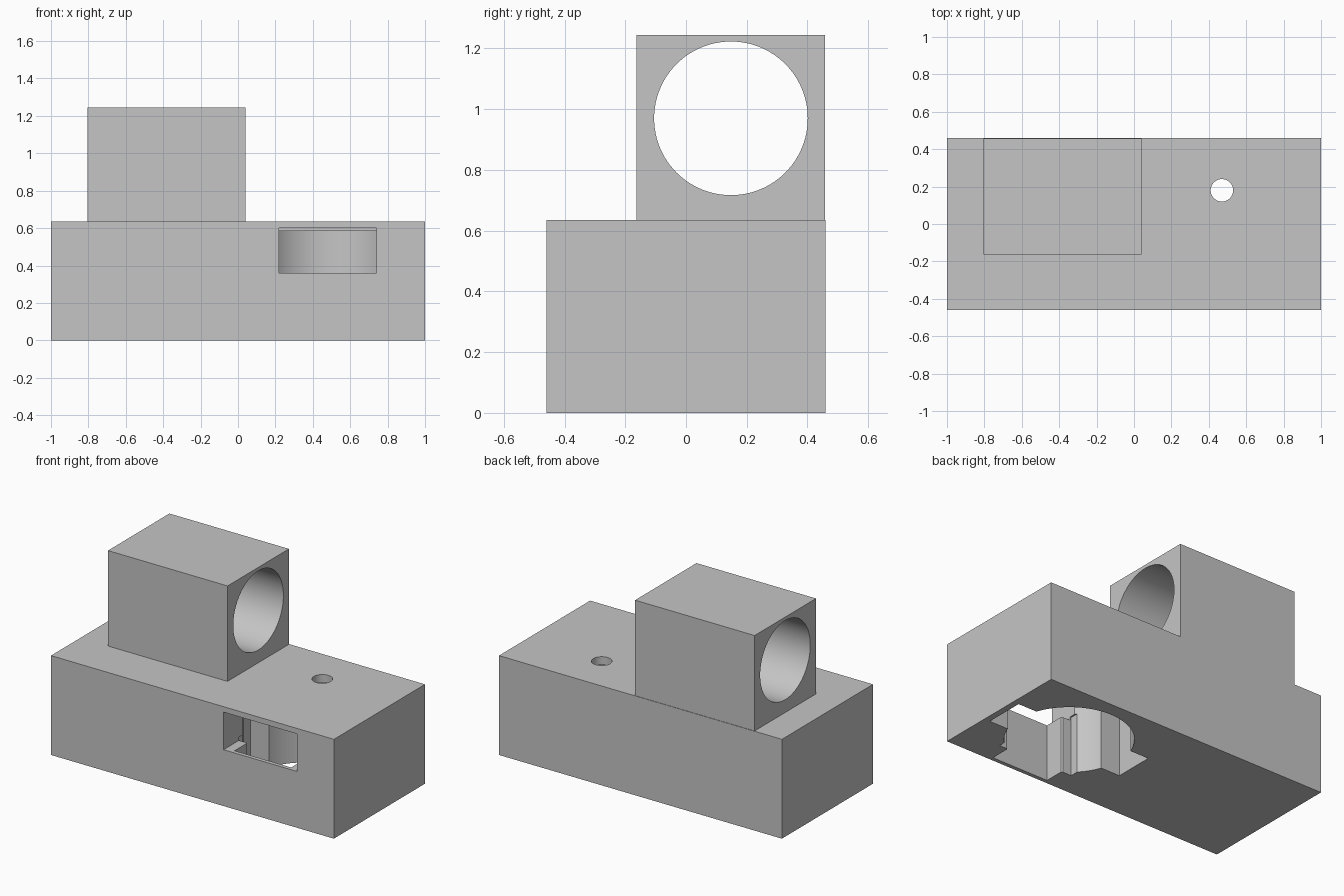
import bpy
import math

if "Cube" in bpy.data.objects:
    bpy.data.objects.remove(bpy.data.objects["Cube"], do_unlink=True)

grey = bpy.data.materials.new("plain grey")
grey.use_nodes = True
colour = (0.56, 0.56, 0.56, 1)
grey.diffuse_color = colour
grey.node_tree.nodes["Principled BSDF"].inputs["Base Color"].default_value = colour


def box(name, x, y, z):
    """Box from (low, high) ranges along each axis."""
    centre = [sum(r) / 2 for r in (x, y, z)]
    bpy.ops.mesh.primitive_cube_add(size=1, location=centre)
    ob = bpy.context.object
    ob.name = name
    ob.scale = [r[1] - r[0] for r in (x, y, z)]
    bpy.ops.object.transform_apply(location=False, rotation=False, scale=True)
    ob.data.materials.append(grey)
    return ob


def cylinder(name, radius, depth, centre, rotation=(0, 0, 0)):
    bpy.ops.mesh.primitive_cylinder_add(vertices=96, radius=radius, depth=depth,
                                        location=centre, rotation=rotation)
    ob = bpy.context.object
    ob.name = name
    ob.data.materials.append(grey)
    return ob


def cut(target, cutters):
    """Subtract each cutter, then smooth the round walls."""
    bpy.context.view_layer.update()
    for cutter in cutters:
        cutter.hide_render = True
        mod = target.modifiers.new("cut", "BOOLEAN")
        mod.operation = "DIFFERENCE"
        mod.solver = "EXACT"
        mod.object = cutter
        bpy.ops.object.select_all(action="DESELECT")
        target.select_set(True)
        bpy.context.view_layer.objects.active = target
        bpy.ops.object.modifier_apply(modifier=mod.name)
        bpy.data.objects.remove(cutter, do_unlink=True)
    bpy.ops.object.shade_smooth_by_angle(angle=math.radians(30))


# Base block with a keyed pocket from below, a front window and a top hole
base = box("base_block", (-1, 1), (-0.46, 0.46), (0, 0.635))
under, ceiling, sill = -0.1, 0.585, 0.36
mid = 0.48
cut(base, [
    cylinder("pocket_round", 0.37, ceiling - under, (mid, 0, (ceiling + under) / 2)),
    box("pocket_side_slots", (mid - 0.48, mid + 0.48), (-0.13, 0.125), (under, ceiling)),
    box("pocket_front_step", (0.21, 0.74), (-0.305, -0.1), (under, sill + 0.02)),
    box("pocket_front_slot", (0.28, 0.68), (-0.435, -0.1), (under, sill + 0.02)),
    box("front_window", (0.22, 0.74), (-0.6, -0.24), (sill, 0.6)),
    cylinder("top_hole", 0.06, 0.4, (0.47, 0.18, 0.6)),
])

# Upper housing with a round bore running left to right
housing = box("upper_housing", (-0.805, 0.04), (-0.163, 0.457), (0.635, 1.245))
cut(housing, [
    cylinder("housing_bore", 0.253, 2, (-0.38, 0.148, 0.97), (0, math.pi / 2, 0)),
])
